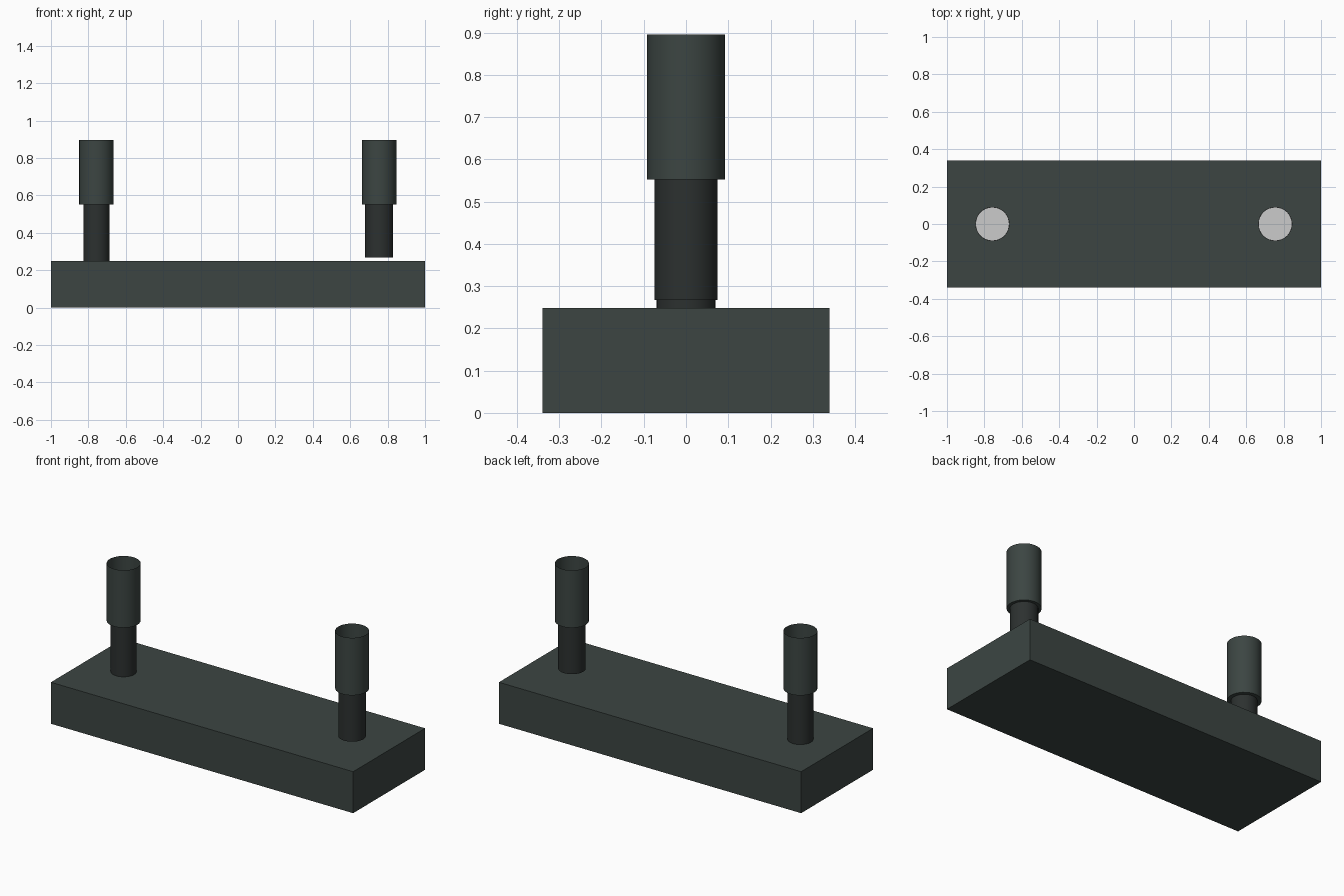
import bpy, bmesh, math

if "Cube" in bpy.data.objects:
    bpy.data.objects.remove(bpy.data.objects["Cube"])


def material(name, rgb):
    m = bpy.data.materials.new(name)
    m.diffuse_color = (*rgb, 1)
    m.use_nodes = True
    m.node_tree.nodes["Principled BSDF"].inputs["Base Color"].default_value = m.diffuse_color
    return m


DARK = material("dark_green_grey", (0.045, 0.06, 0.055))
STEM = material("dark_stem", (0.025, 0.03, 0.029))


def finish(name, bm, mat=None, smooth=False):
    me = bpy.data.meshes.new(name)
    bm.to_mesh(me)
    bm.free()
    ob = bpy.data.objects.new(name, me)
    bpy.context.collection.objects.link(ob)
    if mat:
        me.materials.append(mat)
    if smooth:
        bpy.ops.object.select_all(action='DESELECT')
        bpy.context.view_layer.objects.active = ob
        ob.select_set(True)
        bpy.ops.object.shade_smooth_by_angle(angle=math.radians(40))
    return ob


def cylinder(name, x, radius, z0, z1, mat=None, open_top=False):
    bm = bmesh.new()
    bmesh.ops.create_cone(bm, cap_ends=True, segments=32, radius1=radius,
                          radius2=radius, depth=z1 - z0)
    bmesh.ops.translate(bm, vec=(x, 0, (z0 + z1) / 2), verts=bm.verts)
    if open_top:
        top = [f for f in bm.faces if f.normal.z > 0.9]
        bmesh.ops.delete(bm, geom=top, context='FACES_ONLY')
    return finish(name, bm, mat, smooth=True)


# Rectangular base block
bm = bmesh.new()
bmesh.ops.create_cube(bm, size=1)
bmesh.ops.scale(bm, vec=(2, 0.68, 0.248), verts=bm.verts)
bmesh.ops.translate(bm, vec=(0, 0, 0.124), verts=bm.verts)
finish("base", bm, DARK)

# Two stems with open cups, each cup holding a grey filling below its rim
for side, x, stem_radius, stem_bottom in (("left", -0.757, 0.07, 0.245),
                                          ("right", 0.755, 0.075, 0.267)):
    cylinder(side + "_stem", x, stem_radius, stem_bottom, 0.552, STEM)
    cylinder(side + "_cup", x, 0.092, 0.552, 0.896, DARK, open_top=True)
    cylinder(side + "_filling", x, 0.0905, 0.556, 0.79)
